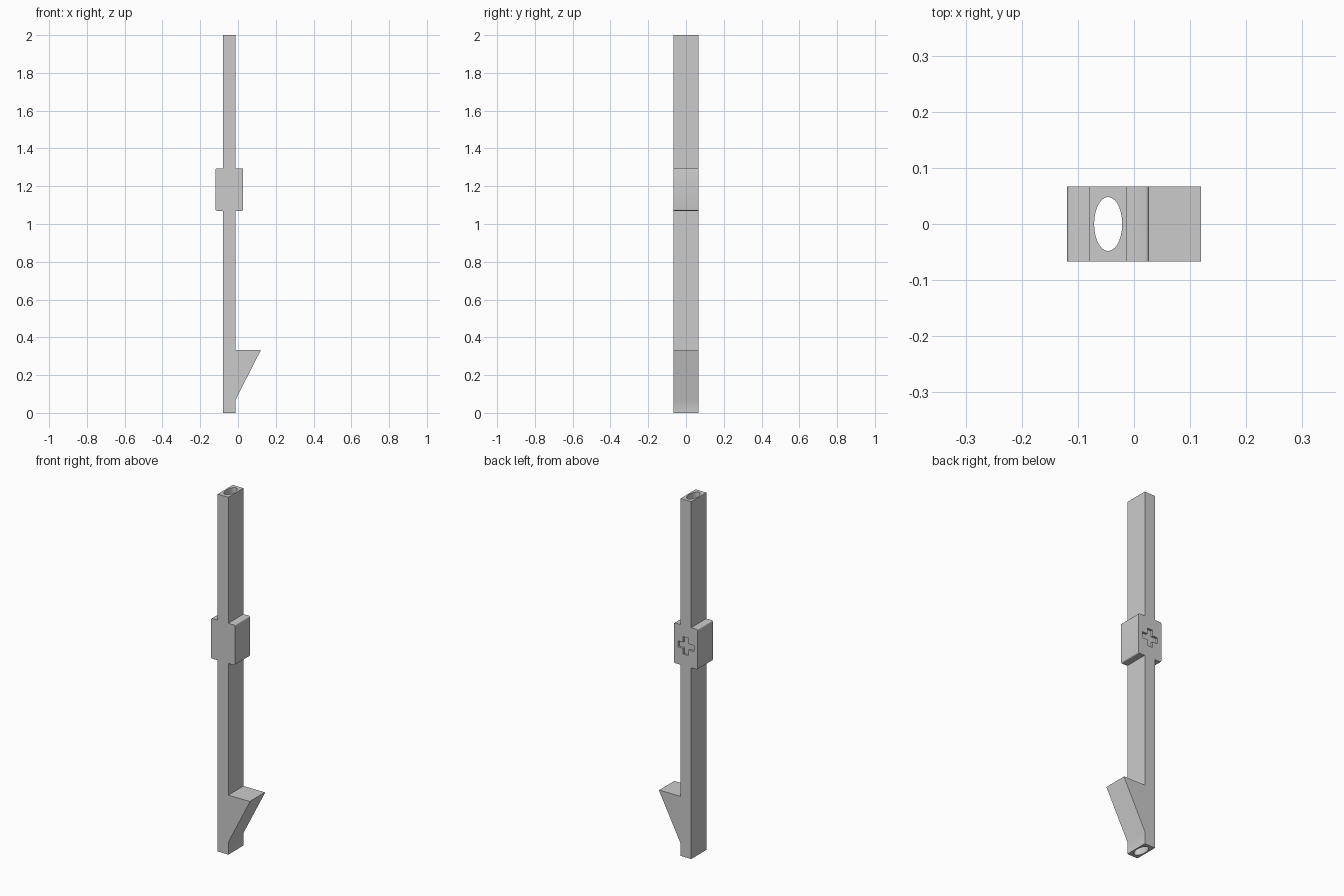
import bpy, bmesh, math
from mathutils import Vector

if "Cube" in bpy.data.objects:
    bpy.data.objects.remove(bpy.data.objects["Cube"], do_unlink=True)

grey = bpy.data.materials.new("plain grey")
grey.use_nodes = True
colour = (0.6, 0.6, 0.6, 1)
grey.diffuse_color = colour
grey.node_tree.nodes["Principled BSDF"].inputs["Base Color"].default_value = colour

HALF = 0.067                  # half depth
LEFT, RIGHT = -0.079, -0.013  # shaft sides
AXIS = (LEFT + RIGHT) / 2


def prism(name, outline, push):
    """Extrude a closed outline of 3D points along a vector."""
    bm = bmesh.new()
    face = bm.faces.new([bm.verts.new(p) for p in outline])
    ext = bmesh.ops.extrude_face_region(bm, geom=[face])
    moved = [v for v in ext["geom"] if isinstance(v, bmesh.types.BMVert)]
    bmesh.ops.translate(bm, verts=moved, vec=push)
    bmesh.ops.recalc_face_normals(bm, faces=bm.faces)
    mesh = bpy.data.meshes.new(name)
    bm.to_mesh(mesh)
    bm.free()
    mesh.materials.append(grey)
    obj = bpy.data.objects.new(name, mesh)
    bpy.context.collection.objects.link(obj)
    return obj


def rounded(x, z, sx, sz, r=0.007, steps=4):
    """Quarter round at an outer corner, running from the x side to the z side."""
    angles = [math.pi / 2 * i / steps for i in range(steps + 1)]
    return [(x + sx * r * (math.cos(a) - 1), z + sz * r * (math.sin(a) - 1)) for a in angles]


# Shaft with a side fin near the foot and a collar above the middle
LOW, HIGH, OUT = 1.07, 1.295, 0.073
profile = [(LEFT, 0), (RIGHT, 0), (RIGHT, 0.07), (0.119, 0.328), (0.119, 0.333), (RIGHT, 0.333)]
profile += [(RIGHT, LOW)] + rounded(AXIS + OUT, LOW, 1, -1)[::-1]
profile += rounded(AXIS + OUT, HIGH, 1, 1) + [(RIGHT, HIGH), (RIGHT, 2), (LEFT, 2), (LEFT, HIGH)]
profile += rounded(AXIS - OUT, HIGH, -1, 1)[::-1] + rounded(AXIS - OUT, LOW, -1, -1) + [(LEFT, LOW)]
shaft = prism("shaft_with_collar_and_fin", [(x, -HALF, z) for x, z in profile], Vector((0, 2 * HALF, 0)))

# Oval bore running the whole length
ring = [2 * math.pi * i / 48 for i in range(48)]
bore = prism("bore_cutter",
             [(AXIS + 0.025 * math.cos(a), 0.048 * math.sin(a), -0.1) for a in ring], Vector((0, 0, 2.2)))

# Plus-shaped recess in the back of the collar
w, n = 0.049, 0.017
quarter = [(w, -n), (w, n), (n, n)]
plus = []
for turn in range(4):
    c, s = round(math.cos(turn * math.pi / 2)), round(math.sin(turn * math.pi / 2))
    plus += [(AXIS + c * x - s * z, HALF - 0.012, (LOW + HIGH) / 2 + s * x + c * z) for x, z in quarter]
recess = prism("recess_cutter", plus, Vector((0, 0.1, 0)))

for cutter in (bore, recess):
    cut = shaft.modifiers.new(cutter.name, "BOOLEAN")
    cut.operation = "DIFFERENCE"
    cut.solver = "EXACT"
    cut.object = cutter
    cutter.hide_render = True
    cutter.hide_set(True)

# Smooth the bore and keep hard edges sharp
bpy.ops.object.select_all(action="DESELECT")
shaft.select_set(True)
bpy.context.view_layer.objects.active = shaft
for cutter in (bore, recess):
    bpy.ops.object.modifier_apply(modifier=cutter.name)
    bpy.data.objects.remove(cutter, do_unlink=True)
bpy.ops.object.shade_smooth_by_angle(angle=math.radians(30))
